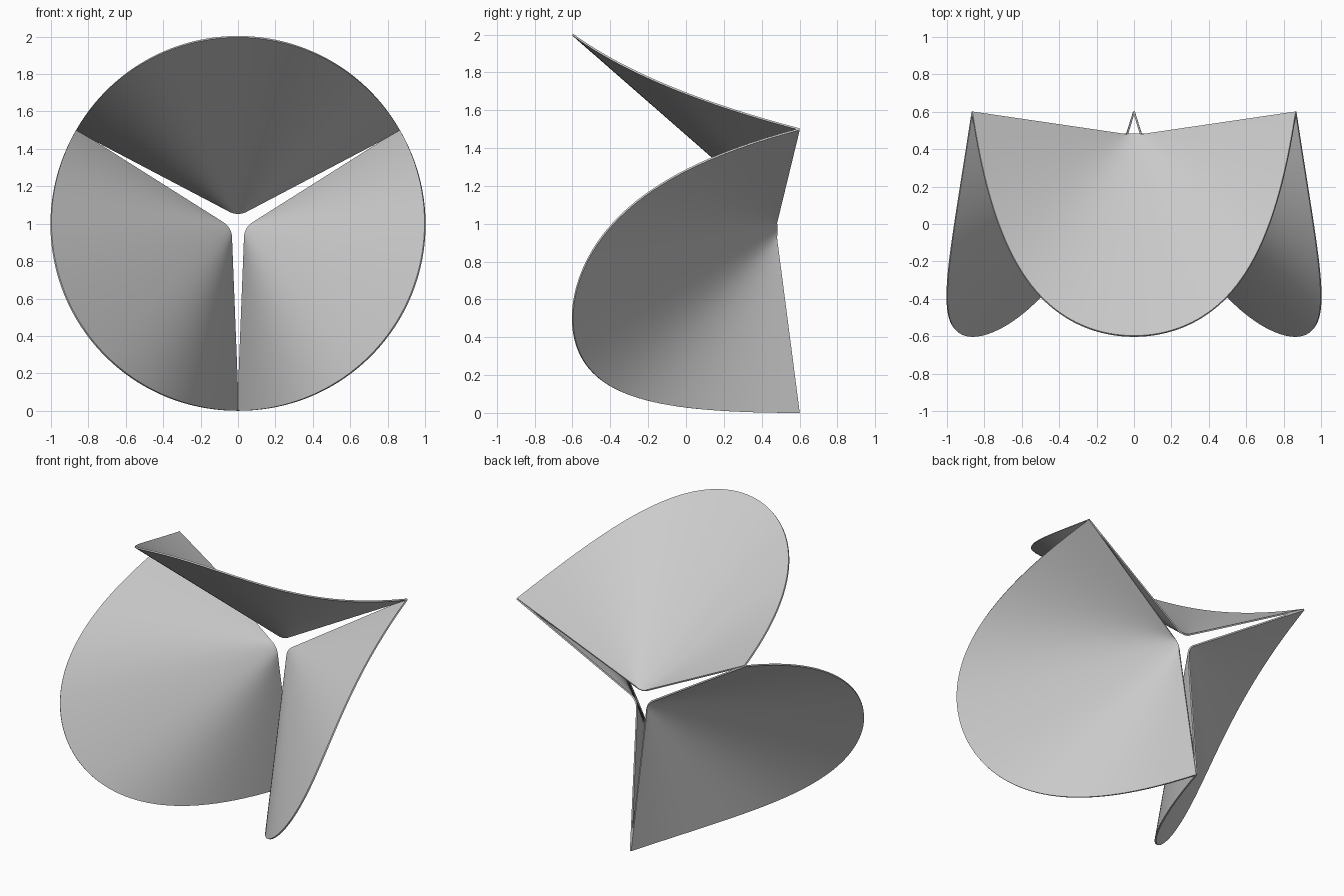
import bpy
import bmesh
from math import sin, cos, cosh, radians, tau

default = bpy.data.objects.get("Cube")
if default:
    bpy.data.objects.remove(default, do_unlink=True)

COLUMNS, ROWS = 72, 10      # around the petal, and from tip to rim
HALF = radians(60)          # half the angle one petal covers
TIP_Y, TIP_R = 0.48, 0.09   # depth and fillet radius of the inner tip
FOLD = radians(32)          # half the turn of the rounded tip
BEND = 2.4                  # how sharply the rim sweeps back

grey = bpy.data.materials.new("light grey")
grey.use_nodes = True
colour = (0.6, 0.6, 0.6, 1)
grey.diffuse_color = colour
grey.node_tree.nodes["Principled BSDF"].inputs["Base Color"].default_value = colour


def rim_point(u):
    """Rim on a cylinder of radius one, furthest forward in the middle."""
    y = -0.6 + 1.2 * (cosh(BEND * u) - 1) / (cosh(BEND) - 1)
    return sin(HALF * u), y, cos(HALF * u)


def tip_point(u):
    """Small rounded tip near the shared axis."""
    centre = 0.04 + TIP_R / cos(FOLD)
    return TIP_R * sin(FOLD * u), TIP_Y, centre - TIP_R * cos(FOLD * u)


def make_petal(name, turn):
    """Curved sheet of straight rulings from tip to rim, turned about y."""
    bm = bmesh.new()
    grid = []
    for i in range(COLUMNS + 1):
        u = 2 * i / COLUMNS - 1
        tip, rim = tip_point(u), rim_point(u)
        column = []
        for j in range(ROWS + 1):
            t = (j / ROWS) ** 1.5
            x, y, z = (a + (b - a) * t for a, b in zip(tip, rim))
            column.append(bm.verts.new((x * cos(turn) + z * sin(turn), y,
                                        1 + z * cos(turn) - x * sin(turn))))
        grid.append(column)
    for left, right in zip(grid, grid[1:]):
        for j in range(ROWS):
            bm.faces.new((left[j], right[j], right[j + 1], left[j + 1]))
    mesh = bpy.data.meshes.new(name)
    bm.to_mesh(mesh)
    bm.free()
    mesh.materials.append(grey)
    petal = bpy.data.objects.new(name, mesh)
    bpy.context.collection.objects.link(petal)

    # thin sheet thickness
    solid = petal.modifiers.new("thickness", "SOLIDIFY")
    solid.thickness = 0.01
    solid.offset = 0

    bpy.ops.object.select_all(action="DESELECT")
    petal.select_set(True)
    bpy.context.view_layer.objects.active = petal
    bpy.ops.object.modifier_apply(modifier=solid.name)
    bpy.ops.object.shade_smooth_by_angle(angle=radians(40))


# three matching petals around the front-to-back axis
for k, name in enumerate(("top_petal", "left_petal", "right_petal")):
    make_petal(name, k * tau / 3)
